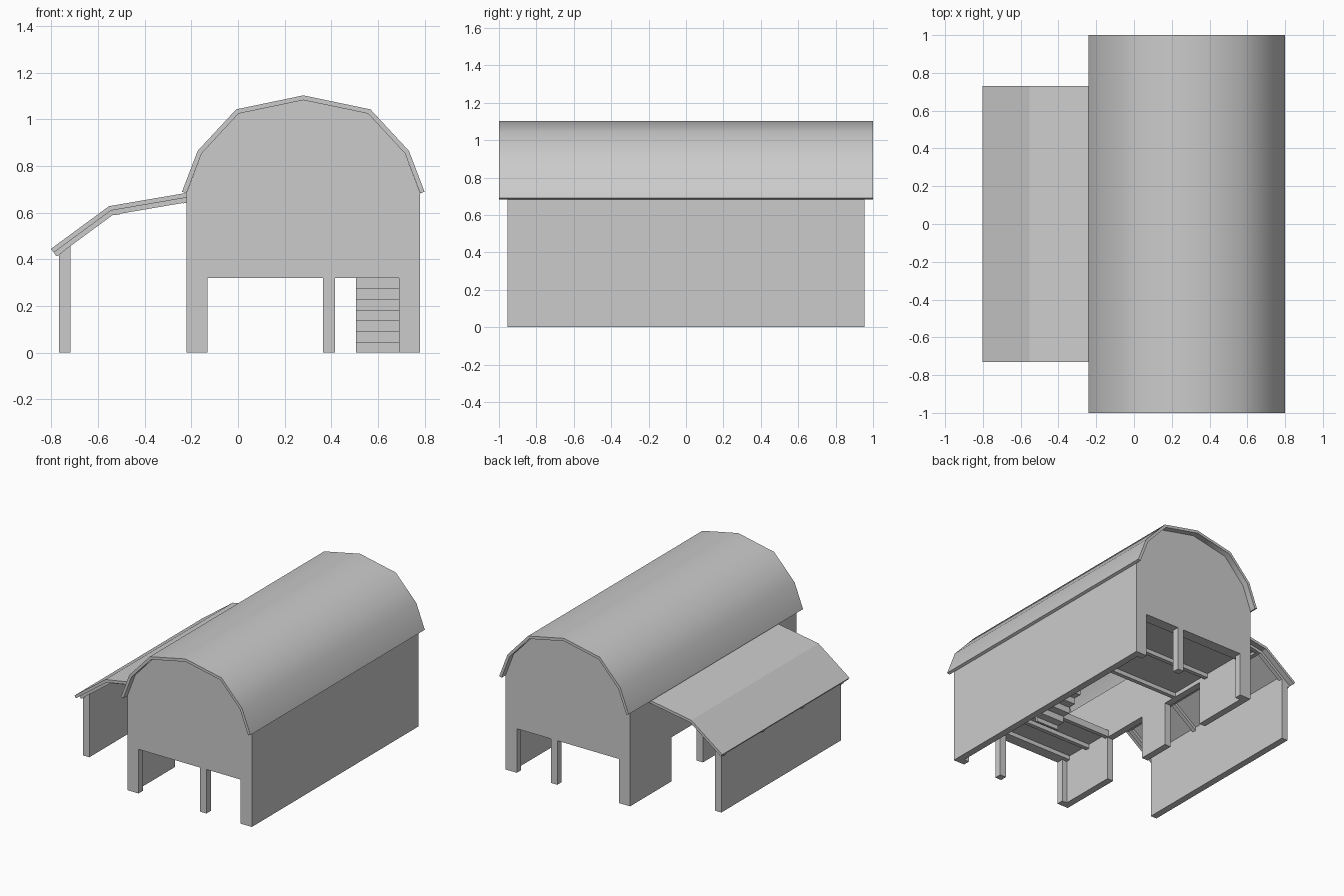
import bpy, bmesh, math
from mathutils import Vector

if "Cube" in bpy.data.objects:
    bpy.data.objects.remove(bpy.data.objects["Cube"])


def extrude(name, pts, a, b, axis="Y"):
    """Prism from a 2D profile: (x, z) along Y or (y, z) along X."""
    bm = bmesh.new()
    def place(p, t):
        return (p[0], t, p[1]) if axis == "Y" else (t, p[0], p[1])
    lo = [bm.verts.new(place(p, a)) for p in pts]
    hi = [bm.verts.new(place(p, b)) for p in pts]
    bm.faces.new(lo)
    bm.faces.new(hi[::-1])
    n = len(pts)
    for i in range(n):
        bm.faces.new((lo[i], hi[i], hi[(i + 1) % n], lo[(i + 1) % n]))
    bmesh.ops.recalc_face_normals(bm, faces=bm.faces[:])
    me = bpy.data.meshes.new(name)
    bm.to_mesh(me)
    bm.free()
    ob = bpy.data.objects.new(name, me)
    bpy.context.collection.objects.link(ob)
    return ob


def box(name, x0, x1, y0, y1, z0, z1):
    return extrude(name, [(x0, z0), (x1, z0), (x1, z1), (x0, z1)], y0, y1)


def offset(pts, d):
    """Mitred offset of a left-to-right polyline, d below it."""
    P = [Vector(p) for p in pts]
    normals = []
    for p, q in zip(P, P[1:]):
        t = (q - p).normalized()
        normals.append(Vector((t.y, -t.x)))
    out = []
    for i, p in enumerate(P):
        n1, n2 = normals[max(i - 1, 0)], normals[min(i, len(normals) - 1)]
        m = (n1 + n2).normalized()
        out.append(tuple(p + m * d / m.dot(n1)))
    return out


def smooth(ob):
    bpy.ops.object.select_all(action="DESELECT")
    ob.select_set(True)
    bpy.context.view_layer.objects.active = ob
    bpy.ops.object.shade_smooth_by_angle(angle=math.radians(40))


XL, XR, CX = -0.22, 0.78, 0.28      # barn sides and ridge line
YE, TH, OPEN = 0.955, 0.05, 0.32    # end walls, wall thickness, opening height

# Main curved roof
half = [(0.52, 0.69), (0.453, 0.865), (0.288, 1.043)]
outer = [(CX - x, z) for x, z in half] + [(CX, 1.103)] + [(CX + x, z) for x, z in half[::-1]]
inner = offset(outer, 0.02)
smooth(extrude("main_roof", outer + inner[::-1], -1.0, 1.0))

# Gable walls with wide openings, each with a post
gable = [(XL, 0), (-0.13, 0), (-0.13, OPEN), (0.69, OPEN), (0.69, 0), (XR, 0), (XR, 0.685)]
gable += inner[1:-1][::-1] + [(XL, 0.685)]
for tag, s in (("front", -1), ("back", 1)):
    y0, y1 = sorted((s * YE, s * (YE - TH)))
    extrude(tag + "_gable_wall", gable, y0, y1)
    box(tag + "_post", 0.365, 0.415, y0, y1, 0, OPEN)

# Side walls: solid right, two doorways on the left
yi = YE - TH
box("right_wall", XR - TH, XR, -yi, yi, 0, 0.685)
left = [(-yi, 0)]
for a, b in ((-0.48, -0.12), (0.12, 0.48)):
    left += [(a, 0), (a, OPEN), (b, OPEN), (b, 0)]
left += [(yi, 0), (yi, 0.685), (-yi, 0.685)]
extrude("left_wall", left, XL, XL + TH, "X")

# Loft floors at both ends with joists
for tag, a, b in (("front", -yi, -0.47), ("back", 0.2, yi)):
    box(tag + "_loft_floor", XL + TH, XR - TH, a, b, 0.35, 0.37)
    for i in range(3):
        y = a + (b - a - 0.03) * i / 2
        box(f"{tag}_loft_joist_{i + 1}", XL + TH, XR - TH, y, y + 0.03, OPEN, 0.35)

# Staircase with stepped underside, rising to the back loft
rise, run, n, y0 = OPEN / 7, 0.058, 7, -0.206
top, under = [(y0, 0)], []
for i in range(n):
    y, z = y0 + i * run, (i + 1) * rise
    top += [(y, z), (y + run, z)]
    under += [(y + 0.015, z - rise - 0.015 if i else 0), (y + 0.015, z - 0.015)]
under.append((y0 + n * run, n * rise - 0.015))
extrude("staircase", top + under[::-1], 0.505, 0.69, "X")

# Lean-to roof, rafters, purlins and outer wall
lean = [(-0.802, 0.445), (-0.553, 0.628), (XL, 0.685)]
lean_in = offset(lean, 0.02)
extrude("lean_to_roof", lean + lean_in[::-1], -0.73, 0.73)
lean_low = offset(lean, 0.04)
for i in range(4):
    y = -0.69 + i * 0.45
    extrude(f"lean_to_rafter_{i + 1}", lean_in + lean_low[::-1], y, y + 0.03)


def purlin(name, seg, t0, t1):
    a, b = Vector(seg[0]), Vector(seg[1])
    p = [tuple(a.lerp(b, t0)), tuple(a.lerp(b, t1))]
    extrude(name, offset(p, 0.018) + offset(p, 0.042)[::-1], -0.69, 0.69)


purlin("lean_to_eave_purlin", lean[:2], 0.02, 0.1)
purlin("lean_to_bend_purlin", lean[1:], 0.04, 0.12)
purlin("lean_to_wall_purlin", lean[1:], 0.93, 1.0)
extrude("lean_to_wall", [(-0.767, 0), (-0.718, 0), (-0.718, 0.485), (-0.767, 0.45)], -0.68, 0.69)
